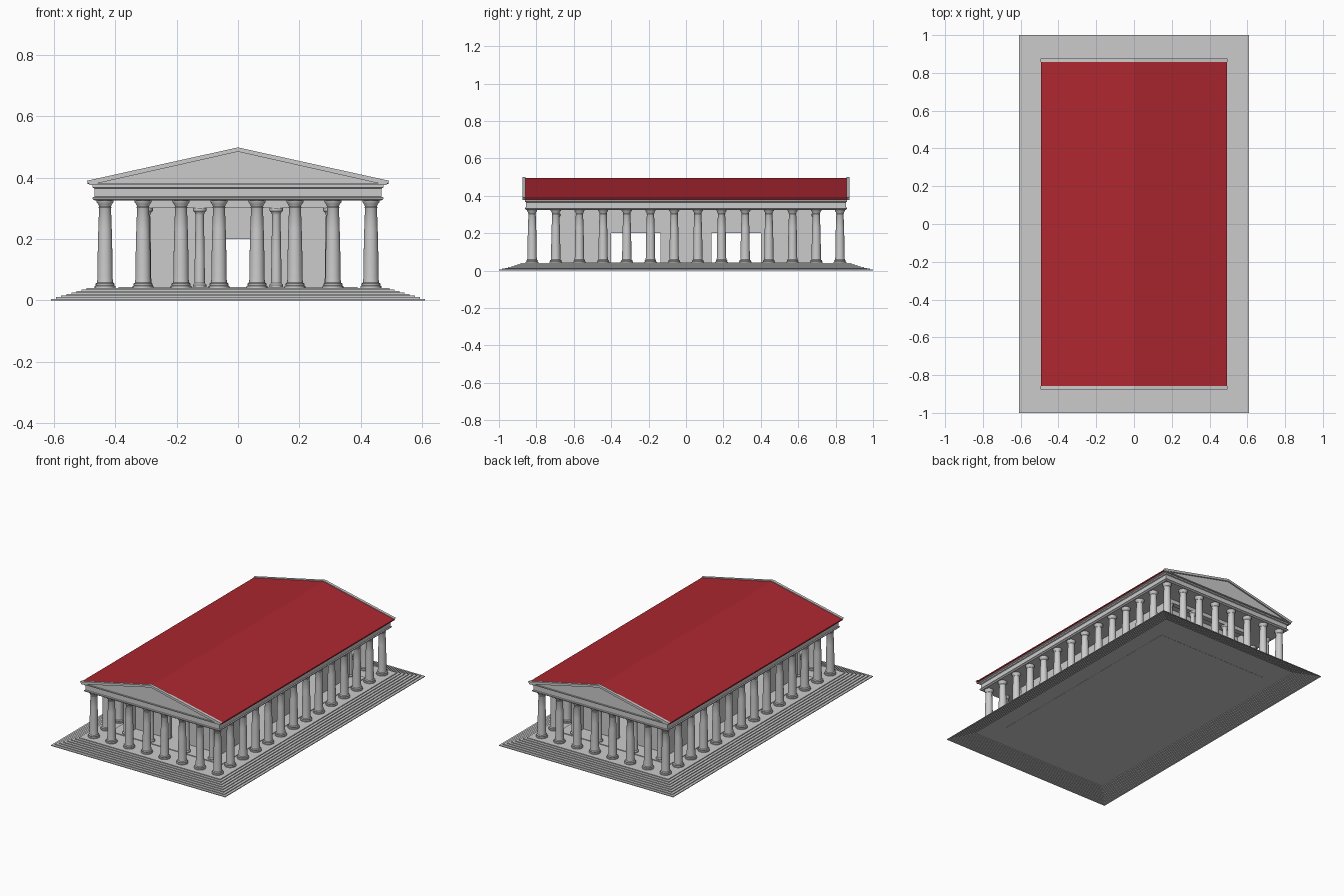
import bpy, bmesh, math

if "Cube" in bpy.data.objects:
    bpy.data.objects.remove(bpy.data.objects["Cube"])

def make(name, verts, faces, smooth=False):
    me = bpy.data.meshes.new(name)
    me.from_pydata(verts, [], faces)
    bm = bmesh.new()
    bm.from_mesh(me)
    bmesh.ops.recalc_face_normals(bm, faces=bm.faces)
    bm.to_mesh(me)
    bm.free()
    ob = bpy.data.objects.new(name, me)
    bpy.context.collection.objects.link(ob)
    if smooth:
        bpy.context.view_layer.objects.active = ob
        ob.select_set(True)
        bpy.ops.object.shade_smooth_by_angle(angle=math.radians(35))
        ob.select_set(False)
    return ob

def box(name, x0, x1, y0, y1, z0, z1):
    v = [(x, y, z) for x in (x0, x1) for y in (y0, y1) for z in (z0, z1)]
    f = [(0, 1, 3, 2), (4, 6, 7, 5), (0, 4, 5, 1), (2, 3, 7, 6), (0, 2, 6, 4), (1, 5, 7, 3)]
    return make(name, v, f)

def prism(name, pts, y0, y1):
    """Extrude an x-z outline along y."""
    n = len(pts)
    v = [(x, y, z) for y in (y0, y1) for x, z in pts]
    f = [tuple(range(n)), tuple(range(n, 2 * n))]
    f += [(i, (i + 1) % n, n + (i + 1) % n, n + i) for i in range(n)]
    return make(name, v, f)

def stack(name, rings, cap_bottom=True):
    """Rectangular moulding: list of (half x, half y, z) rings."""
    v, f = [], []
    for hx, hy, z in rings:
        v += [(-hx, -hy, z), (hx, -hy, z), (hx, hy, z), (-hx, hy, z)]
    for k in range(len(rings) - 1):
        a = 4 * k
        f += [(a + i, a + (i + 1) % 4, a + 4 + (i + 1) % 4, a + 4 + i) for i in range(4)]
    f.append(tuple(range(len(v) - 4, len(v))))
    if cap_bottom:
        f.append((0, 1, 2, 3))
    return make(name, v, f)

def lathe(name, profile, n=20):
    v = [(r * math.cos(2 * math.pi * i / n), r * math.sin(2 * math.pi * i / n), z)
         for r, z in profile for i in range(n)]
    f = [(k * n + i, k * n + (i + 1) % n, (k + 1) * n + (i + 1) % n, (k + 1) * n + i)
         for k in range(len(profile) - 1) for i in range(n)]
    f += [tuple(range(n)), tuple(range(len(v) - n, len(v)))]
    return make(name, v, f, True)

def place(source, spots):
    """Linked copies of a column at each (x, y)."""
    for k, (x, y) in enumerate(spots):
        ob = source if k == 0 else source.copy()
        if k:
            bpy.context.collection.objects.link(ob)
        ob.location = (x, y, 0)

FLOOR, TOP = 0.04, 0.327

# Stepped platform, open underneath
steps, rings = 8, []
for i in range(steps):
    d = i * 0.0165
    rings += [(0.61 - d, 1 - d, i * FLOOR / steps), (0.61 - d, 1 - d, (i + 1) * FLOOR / steps)]
stack("stepped_platform", rings, cap_bottom=False)
box("inner_step", -0.39, 0.39, -0.72, 0.72, FLOOR - 0.001, FLOOR + 0.004)

# Outer colonnade
column = lathe("outer_column", [
    (0.034, FLOOR), (0.034, 0.046), (0.030, 0.049), (0.031, 0.054), (0.026, 0.058),
    (0.0245, 0.075), (0.024, 0.15), (0.022, 0.23), (0.0195, 0.300),
    (0.021, 0.303), (0.0195, 0.306), (0.022, 0.313), (0.027, 0.319), (0.028, TOP)])
xs = [-0.434 + 0.124 * i for i in range(8)]
ys = [-0.823 + 1.646 / 13 * i for i in range(14)]
place(column, [(x, y) for x in xs for y in (ys[0], ys[-1])] +
      [(x, y) for x in (xs[0], xs[-1]) for y in ys[1:-1]])

# Porch columns and the beams over them
porch = lathe("porch_column", [
    (0.022, FLOOR), (0.022, 0.050), (0.017, 0.056), (0.016, 0.15), (0.0135, 0.278),
    (0.016, 0.286), (0.022, 0.292), (0.022, 0.302)])
place(porch, [(x, y) for x in (-0.3, -0.125, 0.125, 0.3) for y in (-0.69, 0.69)])
for s in (-1, 1):
    box("porch_beam", -0.316, 0.316, s * 0.69 - 0.016, s * 0.69 + 0.016, 0.302, TOP)

# Inner chamber walls with side openings and end doors
T = 0.01
for s in (-1, 1):
    for y0, y1 in ((-0.675, -0.4), (-0.136, 0.136), (0.4, 0.675)):
        box("side_wall", s * 0.3 - T, s * 0.3 + T, y0, y1, FLOOR, 0.2)
        box("end_wall", *((-0.3, -0.05) if s < 0 else (0.05, 0.3)), 0.6 - T, 0.6 + T, FLOOR, 0.2) if y0 > 0 else None
        box("end_wall", *((-0.3, -0.05) if s < 0 else (0.05, 0.3)), -0.6 - T, -0.6 + T, FLOOR, 0.2) if y1 < -0.3 else None
    box("side_wall_top", s * 0.3 - T, s * 0.3 + T, -0.675, 0.675, 0.2, TOP)
    box("end_wall_top", -0.3, 0.3, s * 0.6 - T, s * 0.6 + T, 0.2, TOP)

# Entablature with its mouldings
stack("entablature", [
    (0.467, 0.855, TOP - 0.002), (0.475, 0.862, 0.331), (0.475, 0.862, 0.336), (0.469, 0.856, 0.338),
    (0.469, 0.856, 0.365), (0.475, 0.862, 0.368), (0.475, 0.862, 0.376),
    (0.486, 0.866, 0.379), (0.486, 0.866, 0.384)])

# Red roof
roof = prism("roof", [(-0.492, 0.379), (-0.492, 0.387), (0, 0.494), (0.492, 0.387), (0.492, 0.379)],
             -0.862, 0.862)
red = bpy.data.materials.new("roof_red")
red.diffuse_color = (0.42, 0.02, 0.03, 1)
red.use_nodes = True
red.node_tree.nodes["Principled BSDF"].inputs["Base Color"].default_value = red.diffuse_color
roof.data.materials.append(red)

# Gable walls and raking cornices at both ends
for s in (-1, 1):
    prism("gable_wall", [(-0.48, 0.379), (0, 0.488), (0.48, 0.379)], s * 0.855, s * 0.866)
    prism("gable_cornice", [(-0.484, 0.376), (-0.494, 0.390), (0, 0.499), (0.494, 0.390),
                            (0.484, 0.376), (0, 0.485)], s * 0.858, s * 0.875)
    box("gable_ledge", -0.48, 0.48, s * 0.86, s * 0.872, 0.376, 0.382)
